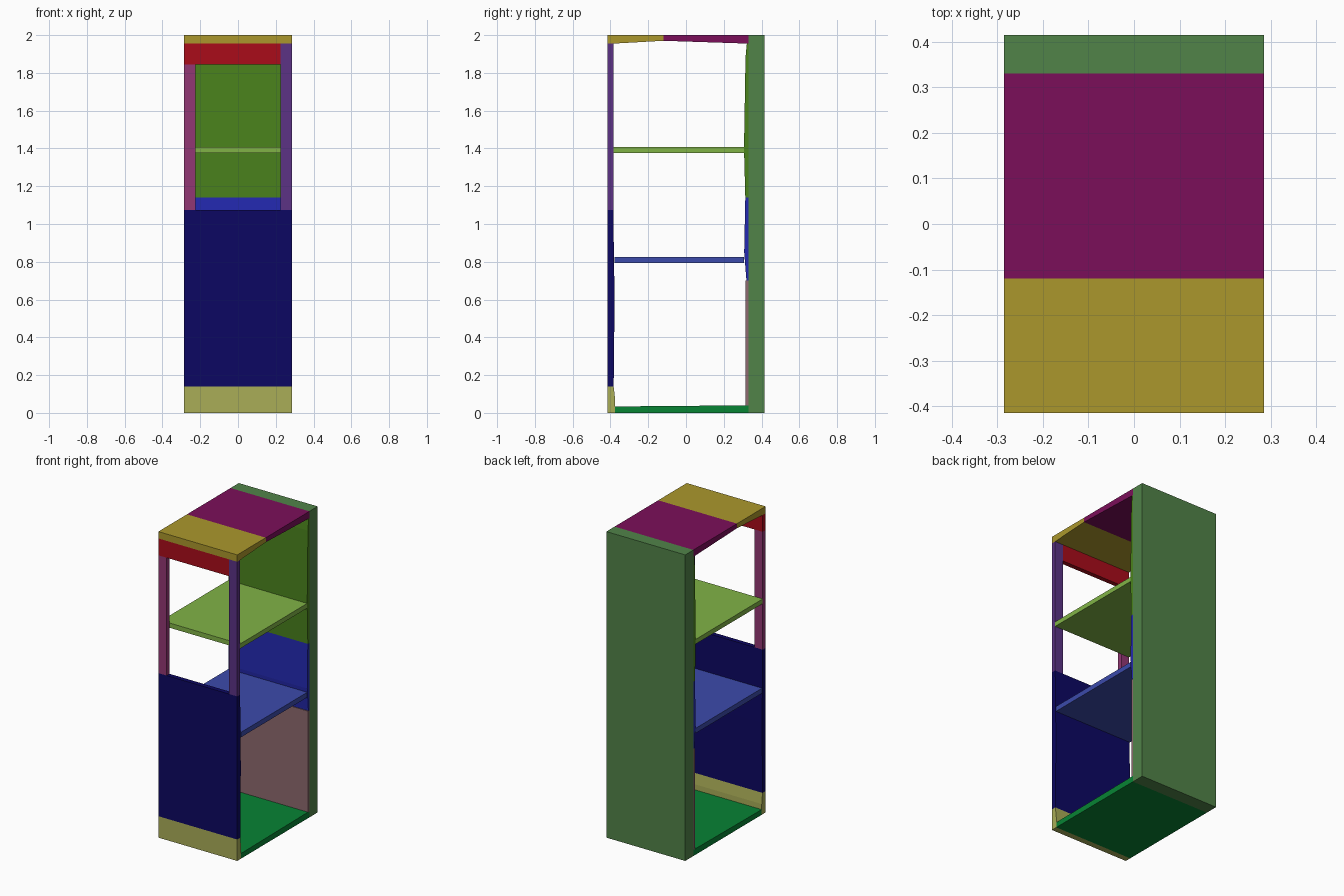
import bpy, bmesh

if "Cube" in bpy.data.objects:
    bpy.data.objects.remove(bpy.data.objects["Cube"])

W = 0.285  # half width of the cabinet


def paint(obj, rgb):
    mat = bpy.data.materials.new(obj.name + "_colour")
    mat.diffuse_color = [(c / 255) ** 2.2 for c in rgb] + [1]
    mat.use_nodes = True
    mat.node_tree.nodes["Principled BSDF"].inputs["Base Color"].default_value = mat.diffuse_color
    obj.data.materials.append(mat)


def profile(name, pts, rgb, x0=-W, x1=W):
    """Extrude a side (y, z) outline across the width."""
    bm = bmesh.new()
    face = bm.faces.new([bm.verts.new((x0, y, z)) for y, z in pts])
    new = bmesh.ops.extrude_face_region(bm, geom=[face])["geom"]
    bmesh.ops.translate(bm, vec=(x1 - x0, 0, 0),
                        verts=[v for v in new if isinstance(v, bmesh.types.BMVert)])
    bmesh.ops.recalc_face_normals(bm, faces=bm.faces)
    mesh = bpy.data.meshes.new(name)
    bm.to_mesh(mesh)
    bm.free()
    obj = bpy.data.objects.new(name, mesh)
    bpy.context.collection.objects.link(obj)
    paint(obj, rgb)
    return obj


def box(name, y0, y1, z0, z1, rgb, x0=-W, x1=W):
    return profile(name, [(y0, z0), (y1, z0), (y1, z1), (y0, z1)], rgb, x0, x1)


# Thick rear housing
box("rear_housing", 0.33, 0.415, 0, 2, (82, 130, 74))

# Roof in two pieces with a slightly vaulted underside
profile("roof_front", [(-0.415, 1.955), (-0.385, 1.955), (-0.12, 1.97),
                       (-0.12, 2), (-0.415, 2)], (170, 150, 48))
profile("roof_rear", [(-0.12, 1.97), (0.33, 1.955), (0.33, 2), (-0.12, 2)], (122, 22, 90))

# Floor and plinth
profile("floor", [(-0.375, 0), (0.33, 0), (0.33, 0.04), (-0.375, 0.034)], (16, 130, 55))
profile("plinth", [(-0.415, 0), (-0.375, 0), (-0.375, 0.07), (-0.383, 0.14),
                   (-0.415, 0.14)], (168, 172, 88))

# Front: lower door panel, side posts and header
profile("front_panel", [(-0.415, 0.14), (-0.383, 0.14), (-0.378, 0.6),
                        (-0.385, 1.075), (-0.415, 1.075)], (20, 16, 98))
box("left_post", -0.415, -0.385, 1.075, 1.845, (145, 58, 115), -W, -0.225)
box("right_post", -0.415, -0.385, 1.075, 1.955, (92, 54, 132), 0.225, W)
box("header", -0.415, -0.385, 1.845, 1.955, (168, 20, 32), -W, 0.225)

# Inner back lining in three stacked panels
profile("upper_lining", [(0.33, 1.14), (0.33, 1.955), (0.322, 1.955), (0.315, 1.88),
                         (0.307, 1.4), (0.314, 1.14)], (76, 130, 34))
profile("middle_lining", [(0.33, 0.7), (0.33, 1.14), (0.314, 1.14), (0.308, 0.85),
                          (0.32, 0.7)], (40, 45, 175))
box("lower_lining", 0.315, 0.33, 0.038, 0.7, (140, 105, 110))

# Shelves
box("upper_shelf", -0.385, 0.308, 1.376, 1.407, (128, 178, 72))
box("lower_shelf", -0.378, 0.308, 0.793, 0.826, (62, 76, 170))
